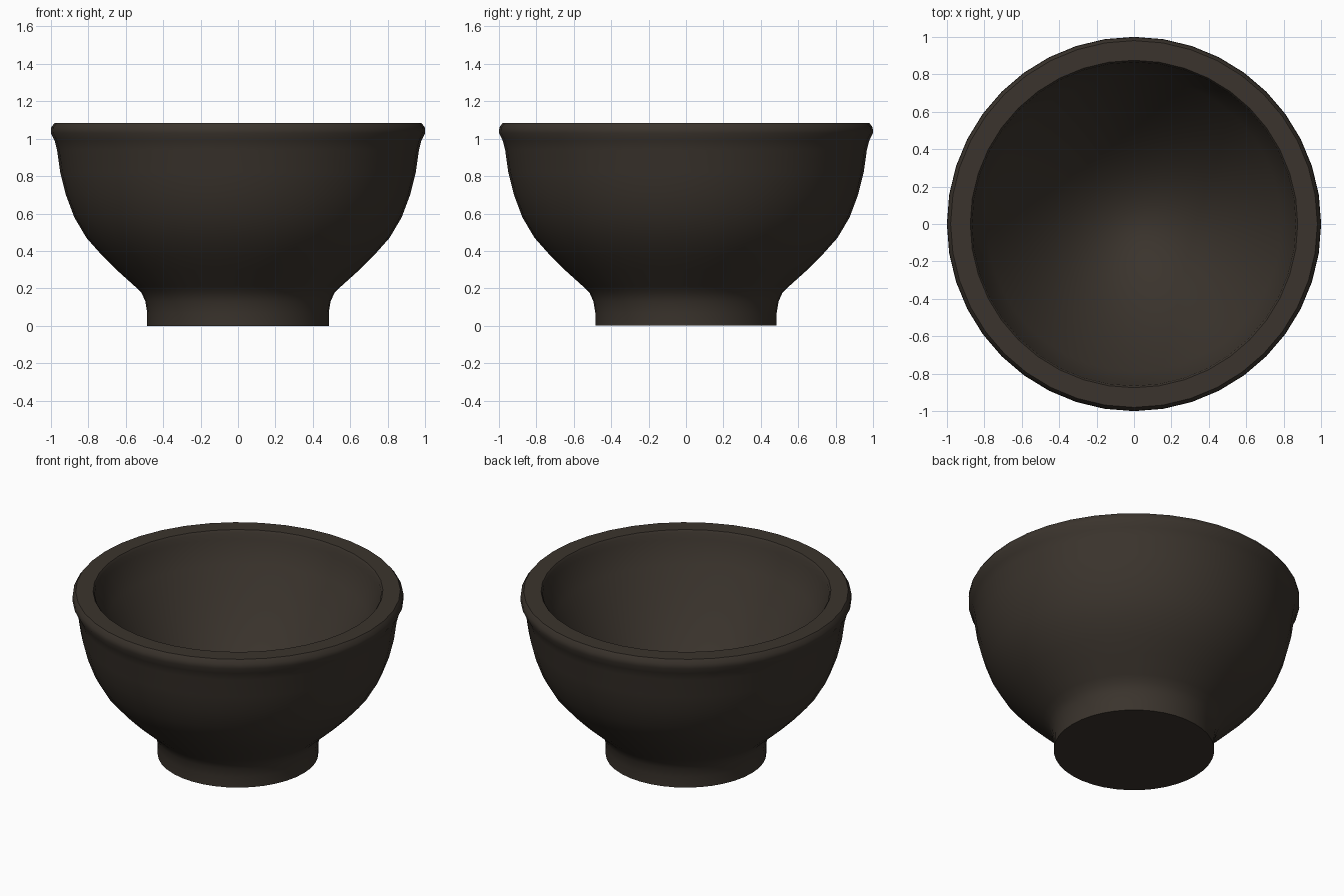
import bpy, bmesh, math

if "Cube" in bpy.data.objects:
    bpy.data.objects.remove(bpy.data.objects["Cube"])

SEGMENTS = 40

# dark brown clay
clay = bpy.data.materials.new("dark brown clay")
clay.diffuse_color = (0.043, 0.034, 0.026, 1)
clay.use_nodes = True
clay.node_tree.nodes["Principled BSDF"].inputs["Base Color"].default_value = clay.diffuse_color

# foot, outer wall and rolled rim (radius, height)
outer = [(0, 0), (0.485, 0), (0.485, 0.07), (0.495, 0.13), (0.515, 0.175), (0.55, 0.21),
         (0.65, 0.30), (0.73, 0.38), (0.81, 0.47), (0.875, 0.58), (0.92, 0.70), (0.95, 0.82),
         (0.967, 0.94), (0.98, 0.99), (1.0, 1.03), (0.998, 1.06), (0.98, 1.085)]
# inside of the rim, then a parabolic hollow
inner = [(0.875, 1.085), (0.865, 1.07)]
FLOOR, LIP, RADIUS, STEPS = 0.13, 1.03, 0.86, 12
for i in range(STEPS + 1):
    t = 1 - i / STEPS
    inner.append((RADIUS * t, FLOOR + (LIP - FLOOR) * t ** 1.9))

# spin the profile into a closed bowl
bm = bmesh.new()
verts = [bm.verts.new((r, 0, z)) for r, z in outer + inner]
edges = [bm.edges.new(pair) for pair in zip(verts, verts[1:])]
bmesh.ops.spin(bm, geom=verts + edges, cent=(0, 0, 0), axis=(0, 0, 1),
               angle=math.tau, steps=SEGMENTS, use_duplicate=False)
bmesh.ops.remove_doubles(bm, verts=bm.verts, dist=0.0005)
bmesh.ops.recalc_face_normals(bm, faces=bm.faces)
mesh = bpy.data.meshes.new("bowl")
bm.to_mesh(mesh)
bm.free()
mesh.materials.append(clay)
bowl = bpy.data.objects.new("bowl", mesh)
bpy.context.collection.objects.link(bowl)

# smooth body with crisp foot and rim edges
bpy.context.view_layer.objects.active = bowl
bowl.select_set(True)
bpy.ops.object.shade_smooth_by_angle(angle=math.radians(50))
